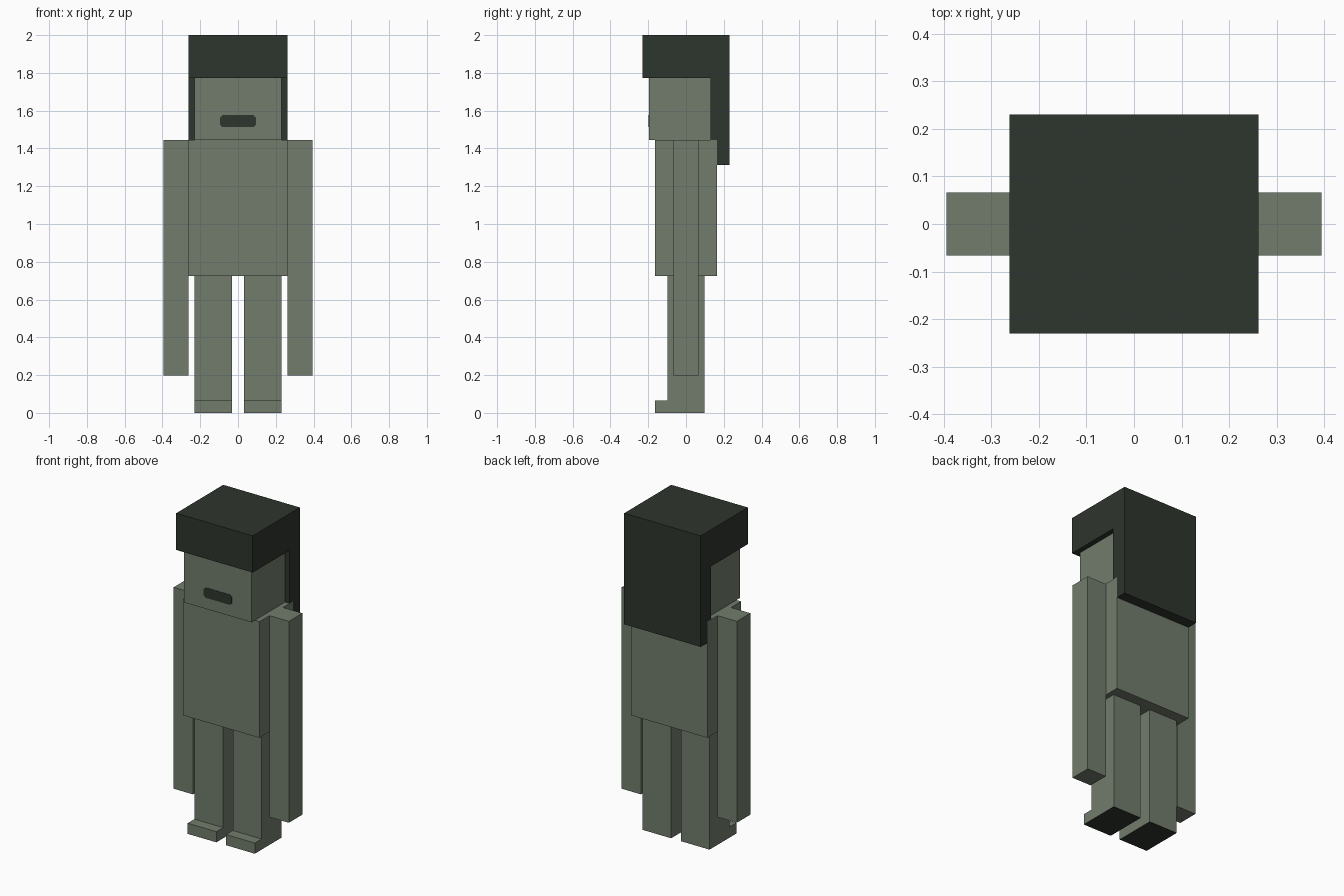
import bpy
import bmesh
from mathutils import Vector

cube = bpy.data.objects.get("Cube")
if cube:
    bpy.data.objects.remove(cube, do_unlink=True)


def make_material(name, rgb):
    mat = bpy.data.materials.new(name)
    mat.use_nodes = True
    colour = (*rgb, 1.0)
    mat.diffuse_color = colour
    bsdf = mat.node_tree.nodes["Principled BSDF"]
    bsdf.inputs["Base Color"].default_value = colour
    bsdf.inputs["Roughness"].default_value = 0.9
    return mat


body_green = make_material("grey green", (0.168, 0.202, 0.150))
dark_green = make_material("dark green", (0.027, 0.035, 0.026))


def prism(name, outline, shift, mats):
    """Extrude a closed outline of 3D points along a shift vector."""
    bm = bmesh.new()
    face = bm.faces.new([bm.verts.new(p) for p in outline])
    result = bmesh.ops.extrude_face_region(bm, geom=[face], use_keep_orig=True)
    moved = [v for v in result["geom"] if isinstance(v, bmesh.types.BMVert)]
    bmesh.ops.translate(bm, verts=moved, vec=Vector(shift))
    bmesh.ops.recalc_face_normals(bm, faces=bm.faces)
    mesh = bpy.data.meshes.new(name)
    bm.to_mesh(mesh)
    bm.free()
    for mat in mats:
        mesh.materials.append(mat)
    obj = bpy.data.objects.new(name, mesh)
    bpy.context.collection.objects.link(obj)
    return obj


def side_prism(name, profile, x0, x1, *mats):
    """Extrude a (y, z) side profile from x0 to x1."""
    return prism(name, [(x0, y, z) for y, z in profile], (x1 - x0, 0, 0), mats)


def rect(y0, y1, z0, z1):
    return [(y0, z0), (y1, z0), (y1, z1), (y0, z1)]


# Shared measurements
half_width = 0.262
hip, shoulder, brow, crown = 0.725, 1.444, 1.773, 2.0
front, back = -0.164, 0.164

# Torso and head
side_prism("torso", rect(front, back, hip, shoulder), -half_width, half_width, body_green)
side_prism("head", rect(-0.197, 0.133, shoulder, brow + 0.05), -0.23, 0.23, body_green)

# Hair: cap with a long flat back, stepped around the torso
hair_profile = [(-0.23, brow), (0.131, brow), (0.131, shoulder), (back, shoulder),
                (back, 1.313), (0.23, 1.313), (0.23, crown), (-0.23, crown)]
side_prism("hair", hair_profile, -half_width, half_width, dark_green)

# Mouth: thin plate with clipped corners
w, z0, z1, c = 0.096, 1.513, 1.576, 0.013
mouth_outline = [(-w + c, z0), (w - c, z0), (w, z0 + c), (w, z1 - c),
                 (w - c, z1), (-w + c, z1), (-w, z1 - c), (-w, z0 + c)]
prism("mouth", [(x, -0.195, z) for x, z in mouth_outline], (0, -0.004, 0), [dark_green])

# Arms and legs, one per side; each leg carries its foot and a dark sole
leg_profile = [(front, 0), (0.098, 0), (0.098, hip), (-0.098, hip),
               (-0.098, 0.066), (front, 0.066)]
for label, s in (("left", 1), ("right", -1)):
    side_prism(label + "_arm", rect(-0.066, 0.066, 0.198, shoulder),
               s * half_width, s * 0.394, body_green)
    leg = side_prism(label + "_leg", leg_profile, s * 0.033, s * 0.23,
                     body_green, dark_green)
    for poly in leg.data.polygons:
        if poly.center.z < 0.01:
            poly.material_index = 1
